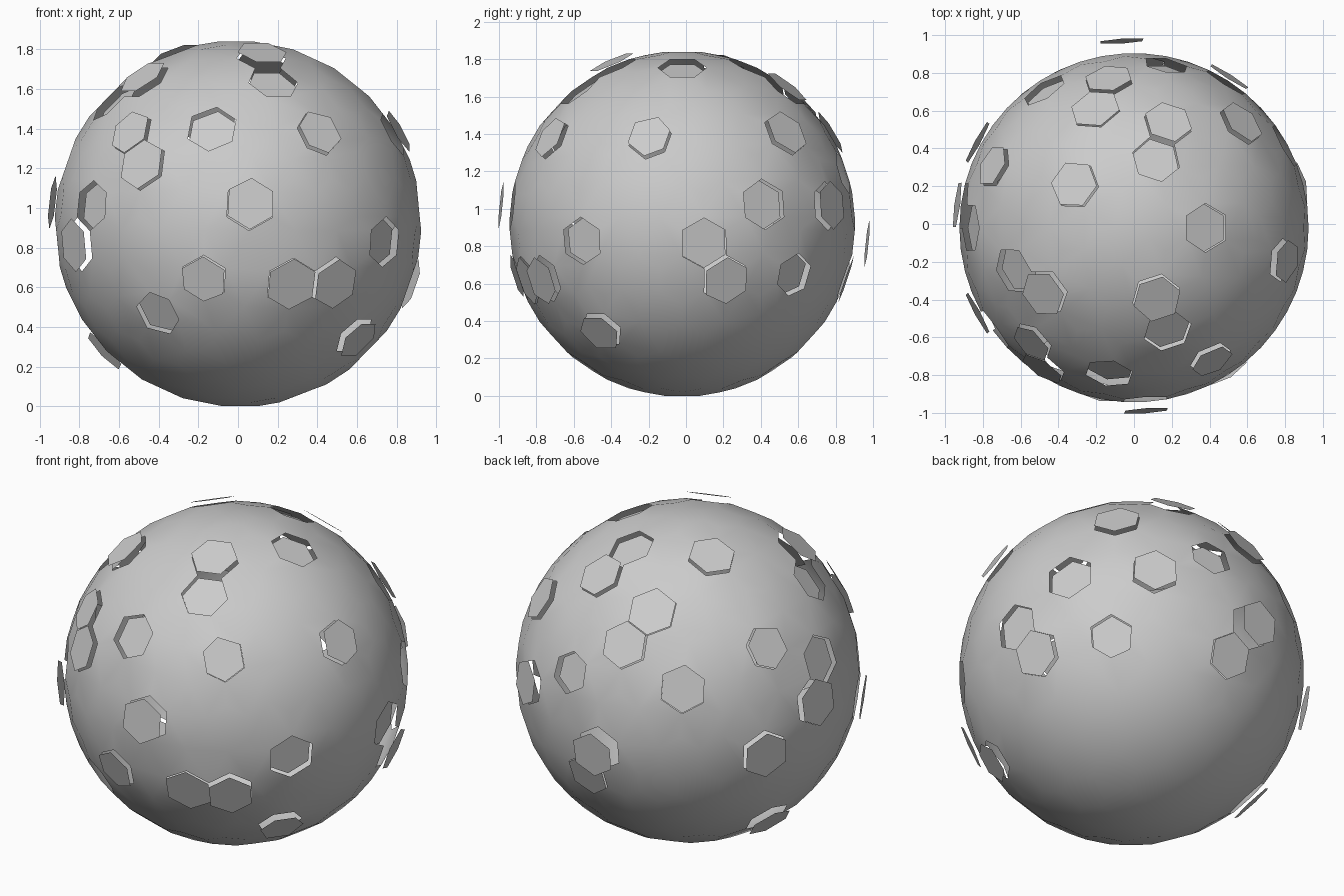
import bpy, bmesh, math
from mathutils import Vector

if "Cube" in bpy.data.objects:
    bpy.data.objects.remove(bpy.data.objects["Cube"])

R = 0.925
CENTRE = Vector((0, -0.02, 0.92))

# Loose tiles grouped by radial shift (+ out, - in): (azimuth, elevation) in degrees
TILES = {
    .08: [(93, -6)],
    .06: [(-86, 6)],
    .035: [(-72, 66), (-146, -5), (-57, -18), (-36, -38), (14, -17),
           (-13, 30), (58, 6), (146, -5), (165, -43), (173, 6), (-144, 52)],
    .025: [(-58, 30), (-131, 30), (-123, 18), (-100, -17), (44, 31),
           (100, 30), (72, 53), (157, 30), (143, 64)],
    .01: [(-71, -18), (80, -18), (108, 45)],
    -.03: [(-72, 53), (-120, -28), (7, -6), (2, 66), (72, 64), (122, 18), (180, 19)],
    -.04: [(-100, 32), (-146, 6), (-35, -5), (28, 6), (41, -17), (79, 16), (-160, 46)],
}


def tile_ball():
    """Hexagon tiles (12 pentagons) as the dual of a five-way split icosahedron."""
    bm = bmesh.new()
    bmesh.ops.create_icosphere(bm, subdivisions=1, radius=1)
    bmesh.ops.subdivide_edges(bm, edges=bm.edges[:], cuts=4, use_grid_fill=True)
    for v in bm.verts:
        v.co.normalize()
    tiles = []
    for v in bm.verts:
        n = v.co.copy()
        u = n.orthogonal().normalized()
        w = n.cross(u)
        corners = [f.calc_center_median().normalized() * R for f in v.link_faces]
        corners.sort(key=lambda c: math.atan2(c.dot(w), c.dot(u)))
        tiles.append((n, corners))
    bm.free()
    return tiles


def add_object(name, polygons):
    bm = bmesh.new()
    for corners in polygons:
        bm.faces.new([bm.verts.new(c) for c in corners])
    bmesh.ops.remove_doubles(bm, verts=bm.verts[:], dist=0.0005)
    for f in bm.faces:
        f.smooth = True
    mesh = bpy.data.meshes.new(name)
    bm.to_mesh(mesh)
    bm.free()
    ob = bpy.data.objects.new(name, mesh)
    ob.location = CENTRE
    bpy.context.collection.objects.link(ob)


tiles = tile_ball()

# Snap each loose tile to its nearest place on the ball
shift = {}
for d, spots in TILES.items():
    for az, el in spots:
        a, e = math.radians(az), math.radians(el)
        aim = Vector((math.cos(a) * math.cos(e), math.sin(a) * math.cos(e), math.sin(e)))
        free = [i for i in range(len(tiles)) if i not in shift]
        shift[max(free, key=lambda i: tiles[i][0].dot(aim))] = d

# Ball shell with open holes
add_object("ball_shell", [c for i, (n, c) in enumerate(tiles) if i not in shift])

# Floating and sunken tiles
for k, (i, d) in enumerate(shift.items()):
    n, corners = tiles[i]
    add_object(f"loose_tile_{k + 1}", [[c + n * d for c in corners]])
